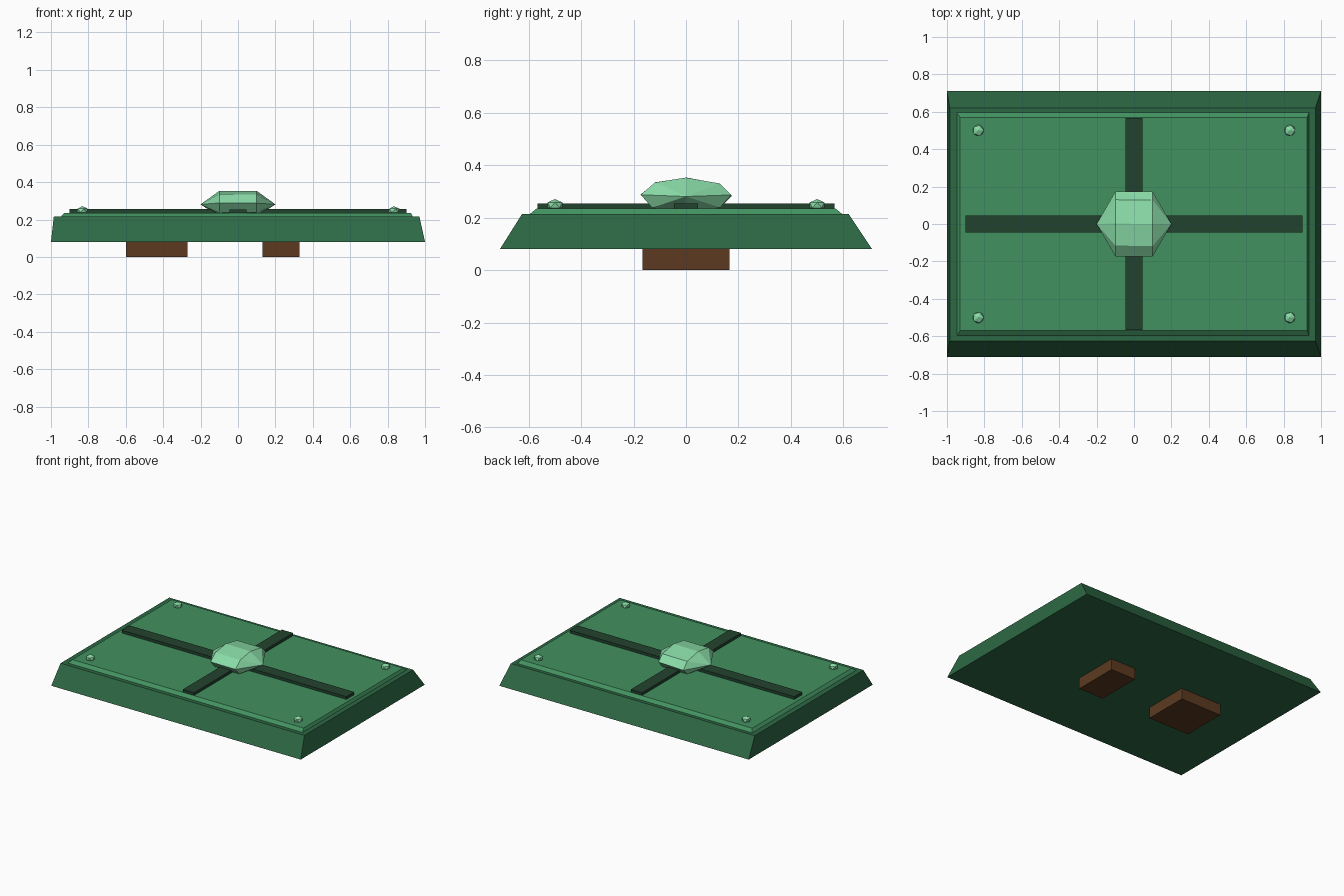
import bpy
import bmesh
import random
from math import pi, cos, sin
from mathutils import Vector

random.seed(4)
cube = bpy.data.objects.get("Cube")
if cube:
    bpy.data.objects.remove(cube)


def linear(c):
    c /= 255
    return c / 12.92 if c <= 0.04045 else ((c + 0.055) / 1.055) ** 2.4


def material(name, *rgb):
    mat = bpy.data.materials.new(name)
    mat.use_nodes = True
    color = [linear(c) for c in rgb] + [1]
    mat.diffuse_color = color
    mat.node_tree.nodes["Principled BSDF"].inputs["Base Color"].default_value = color
    return mat


forest = material("forest_green", 45, 104, 68)
leaf = material("leaf_green", 66, 145, 96)
deep = material("deep_green", 34, 66, 46)
mint = material("pale_mint", 138, 220, 168)
leather = material("leather_brown", 92, 58, 33)


def add_object(name, bm, mat):
    bmesh.ops.recalc_face_normals(bm, faces=bm.faces)
    mesh = bpy.data.meshes.new(name)
    bm.to_mesh(mesh)
    bm.free()
    mesh.materials.append(mat)
    obj = bpy.data.objects.new(name, mesh)
    bpy.context.collection.objects.link(obj)
    return obj


def slab(name, mat, low, high, z0, z1):
    """Block between a lower and an upper rectangle (x0, x1, y0, y1)."""
    bm = bmesh.new()
    bmesh.ops.create_cube(bm, size=1)
    for v in bm.verts:
        x0, x1, y0, y1 = high if v.co.z > 0 else low
        v.co = (x1 if v.co.x > 0 else x0, y1 if v.co.y > 0 else y0,
                z1 if v.co.z > 0 else z0)
    return add_object(name, bm, mat)


def box(name, mat, x0, x1, half_y, z0, z1):
    rect = (x0, x1, -half_y, half_y)
    return slab(name, mat, rect, rect, z0, z1)


# Bevelled body and raised face panel
slab("shield_body", forest, (-1, 1, -0.71, 0.71), (-0.985, 0.97, -0.625, 0.62), 0.08, 0.215)
slab("face_panel", leaf, (-0.947, 0.935, -0.595, 0.595), (-0.93, 0.925, -0.57, 0.57), 0.215, 0.235)

# Crossed bands
box("long_band", deep, -0.9, 0.9, 0.045, 0.235, 0.255)
box("short_band", deep, -0.045, 0.045, 0.567, 0.235, 0.2545)

# Grip and strap on the back
box("arm_strap", leather, -0.6, -0.27, 0.165, 0, 0.08)
box("hand_grip", leather, 0.13, 0.33, 0.165, 0, 0.08)

# Central gem: two eight-sided rings between pointed ends, slightly irregular
bm = bmesh.new()
tips = [bm.verts.new((s * 0.2, 0, 0.281)) for s in (-1, 1)]
rings = []
for x in (-0.1, 0.1):
    ring = []
    for i in range(8):
        a = 2 * pi * i / 8 + random.uniform(-0.08, 0.08)
        ring.append(bm.verts.new((x, 0.173 * cos(a), 0.284 + 0.069 * sin(a))))
    rings.append(ring)
for i in range(8):
    j = (i + 1) % 8
    a, b, c, d = rings[0][i], rings[0][j], rings[1][j], rings[1][i]
    bm.faces.new((a, b, c))
    bm.faces.new((a, c, d))
    for tip, ring in zip(tips, rings):
        bm.faces.new((tip, ring[i], ring[j]))
add_object("center_gem", bm, mint)

# Corner studs
for side, x in (("right", -0.833), ("left", 0.833)):
    for end, y in (("front", -0.5), ("back", 0.5)):
        bm = bmesh.new()
        bmesh.ops.create_icosphere(bm, subdivisions=1, radius=0.033)
        for v in bm.verts:
            v.co = Vector((v.co.x, v.co.y, v.co.z * 0.7)) + Vector((x, y, 0.248))
        add_object(f"{end}_{side}_stud", bm, mint)
